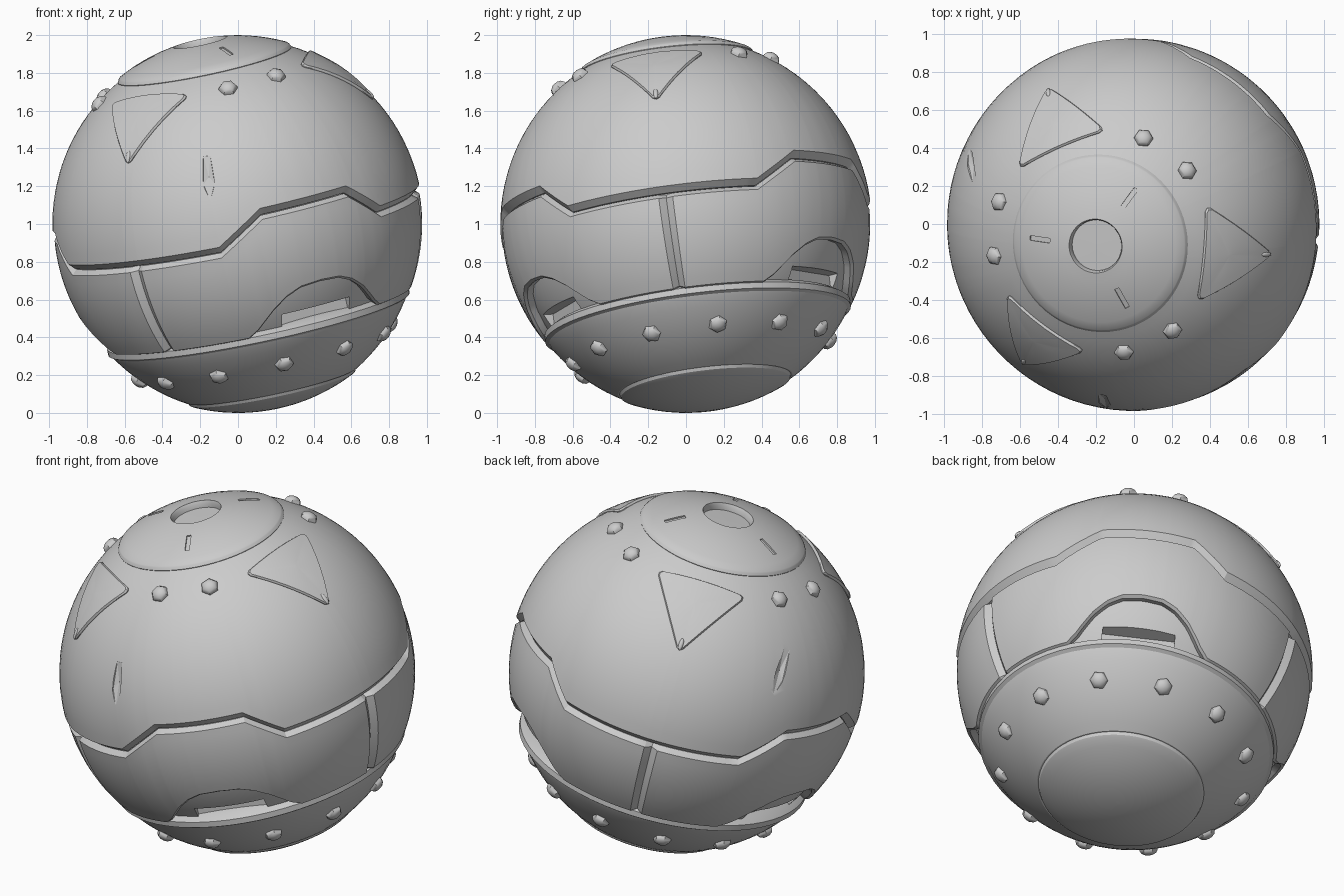
import bpy, bmesh, math
from mathutils import Vector, Matrix

if "Cube" in bpy.data.objects:
    bpy.data.objects.remove(bpy.data.objects["Cube"])

AXIS = Vector((-0.204, -0.117, 0.972)).normalized()
TILT = Matrix.Translation((0, 0, 1)) @ Vector((0, 0, 1)).rotation_difference(AXIS).to_matrix().to_4x4()
THIRDS = (0, 120, 240)

grey = bpy.data.materials.new("plain grey")
grey.diffuse_color = (0.6, 0.6, 0.6, 1)
grey.use_nodes = True
grey.node_tree.nodes["Principled BSDF"].inputs["Base Color"].default_value = grey.diffuse_color


def sph(az, lat, r):
    a, l = math.radians(az), math.radians(lat)
    return Vector((r * math.cos(l) * math.cos(a), r * math.cos(l) * math.sin(a), r * math.sin(l)))


def add_object(name, bm, matrix=TILT, angle=30):
    bmesh.ops.recalc_face_normals(bm, faces=bm.faces)
    me = bpy.data.meshes.new(name)
    bm.to_mesh(me)
    bm.free()
    me.materials.append(grey)
    ob = bpy.data.objects.new(name, me)
    bpy.context.collection.objects.link(ob)
    ob.matrix_world = matrix
    smooth(ob, angle)
    return ob


def smooth(ob, angle=30):
    bpy.ops.object.select_all(action='DESELECT')
    ob.select_set(True)
    bpy.context.view_layer.objects.active = ob
    bpy.ops.object.shade_smooth_by_angle(angle=math.radians(angle))


def rings_mesh(rings, loop=False):
    """Skin closed rings of points; loop joins the last ring to the first."""
    bm = bmesh.new()
    vs = [[bm.verts.new(p) for p in ring] for ring in rings]
    n = len(vs[0])
    for i in range(len(vs) if loop else len(vs) - 1):
        a, b = vs[i], vs[(i + 1) % len(vs)]
        for j in range(n):
            k = (j + 1) % n
            bm.faces.new((a[j], a[k], b[k], b[j]))
    if not loop:
        bm.faces.new(vs[0])
        bm.faces.new(vs[-1])
    return bm


def lathe(profile, n=64):
    return rings_mesh([[(rho * math.cos(math.tau * j / n), rho * math.sin(math.tau * j / n), h)
                        for j in range(n)] for rho, h in profile])


def arc(r0, r1, lat0, lat1, n):
    out = []
    for i in range(n + 1):
        t = i / n
        p = sph(0, lat0 + (lat1 - lat0) * t, r0 + (r1 - r0) * t)
        out.append((p.x, p.z))
    return out


def lerp_table(table, x):
    for (x0, y0), (x1, y1) in zip(table, table[1:]):
        if x <= x1:
            return y0 + (y1 - y0) * (x - x0) / (x1 - x0)
    return table[-1][1]


# Stepped seam and arch outlines, repeating every 120 degrees
STEP = [(0, -1.2), (62.5, -1.2), (77.5, 8), (108, 8), (120, -1.2)]
ARCH = [(0, -17.5), (7, -18), (12, -20), (17, -23.5), (24, -30), (28, -32.5), (60, -32.5)]


def step_lat(az):
    return lerp_table(STEP, (az - 81) % 120)


def arch_lat(az):
    return lerp_table(ARCH, abs((az - 54 + 60) % 120 - 60))


def joint_radius(az):
    d = abs((az - 114 + 60) % 120 - 60)
    return 0.975 - 0.028 * max(0, 1 - d / 2.2)


AZ = {i * 4.0 for i in range(90)}
for t in THIRDS:
    AZ |= {(81 + x + t) % 360 for x, _ in STEP}
    AZ |= {(54 + s * x + t) % 360 for x, _ in ARCH for s in (-1, 1)}
    AZ |= {(114 + x + t) % 360 for x in (-2.2, 0, 2.2)}
AZ = sorted(AZ)


def shell(name, lo, hi, radius, rows, bevel_lo, bevel_hi, inner=0.91):
    """Curved plate between two outlines, with sloped edges."""
    rings = [[sph(a, lo(a), inner) for a in AZ],
             [sph(a, lo(a), radius(a) - bevel_lo[1]) for a in AZ]]
    for i in range(rows + 1):
        ring = []
        for a in AZ:
            l0, l1 = lo(a) + bevel_lo[0], hi(a) - bevel_hi[0]
            ring.append(sph(a, l0 + (l1 - l0) * i / rows, radius(a)))
        rings.append(ring)
    rings += [[sph(a, hi(a), radius(a) - bevel_hi[1]) for a in AZ],
              [sph(a, hi(a), inner) for a in AZ]]
    return add_object(name, rings_mesh(rings, loop=True))


def cut(ob, cutter):
    mod = ob.modifiers.new("cut", 'BOOLEAN')
    mod.operation, mod.solver, mod.object = 'DIFFERENCE', 'EXACT', cutter
    bpy.context.view_layer.objects.active = ob
    bpy.ops.object.modifier_apply(modifier=mod.name)
    bpy.data.objects.remove(cutter)


# Inner core with three rectangular slots
core = add_object("core", lathe([(0.01, -0.924)] + arc(0.925, 0.925, -85, 85, 34) + [(0.01, 0.924)]))
for t in THIRDS:
    bm = bmesh.new()
    bmesh.ops.create_cube(bm, size=1)
    m = (TILT @ Matrix.Rotation(math.radians(54 + t), 4, 'Z') @ Matrix.Translation((0.89, 0, -0.465))
         @ Matrix.Diagonal((0.3, 0.4, 0.08, 1)))
    cut(core, add_object("slot_cutter", bm, m))
smooth(core)

# Middle band with arches and joints, upper shell above the stepped seam
shell("middle_band", arch_lat, lambda a: step_lat(a) - 0.1, joint_radius, 10, (0.9, 0.015), (1.4, 0.03))
upper = shell("upper_shell", lambda a: step_lat(a) + 0.1, lambda a: 62.2,
              lambda a: 0.983, 18, (1.9, 0.035), (0.5, 0.01))

# Shallow dents in the upper shell
for p, q in (((-0.14, -0.94, 0.1), (-0.17, -0.9, 0.4)), ((-0.87, 0.42, 0.22), (-0.83, 0.2, 0.49))):
    p, q = Vector(p), Vector(q)
    mid = (p + q) / 2
    out = mid.normalized()
    along = (q - p - out * (q - p).dot(out)).normalized()
    side = along.cross(out)
    rot = Matrix((along, side, out)).transposed().to_4x4()
    bm = bmesh.new()
    bmesh.ops.create_icosphere(bm, subdivisions=1, radius=1)
    m = (Matrix.Translation(Vector((0, 0, 1)) + out * 0.985) @ rot
         @ Matrix.Diagonal(((q - p).length / 2, 0.035, 0.022, 1)))
    cut(upper, add_object("dent_cutter", bm, m))
smooth(upper)

# Raised top cap with a round recess
cap = add_object("top_cap", lathe([(0.3, 0.84), (0.455, 0.84), (0.47, 0.868), (0.462, 0.882)]
                                  + arc(0.999, 1.0, 62.8, 81.8, 7)
                                  + [(0.136, 0.975), (0.134, 0.95), (0.01, 0.952)]))
for t in THIRDS:
    bm = bmesh.new()
    bmesh.ops.create_cube(bm, size=1)
    m = (TILT @ Matrix.Rotation(math.radians(55 + t), 4, 'Z') @ Matrix.Rotation(math.radians(18), 4, 'Y')
         @ Matrix.Translation((0, 0, 1.0)) @ Matrix.Diagonal((0.12, 0.025, 0.02, 1)))
    cut(cap, add_object("dash_cutter", bm, m))
smooth(cap)

# Lower bowl with a projecting rim and a bottom disc
add_object("lower_bowl", lathe([(0.7, -0.47), (0.775, -0.487), (0.815, -0.512), (0.815, -0.545), (0.795, -0.556)]
                               + arc(0.972, 0.99, -36, -62, 9)))
add_object("bottom_disc", lathe([(0.3, -0.8)] + arc(0.985, 0.998, -62.3, -63.2, 1)
                                + arc(1.0, 1.0, -64, -89.5, 9)))

# Rounded six-sided rivets above and below
def rivet(name, az, lat, r):
    bm = lathe([(0.05, -0.02), (0.05, 0.008), (0.04, 0.024), (0.02, 0.034), (0.004, 0.036)], 6)
    p = sph(az, lat, r)
    q = Vector((0, 0, 1)).rotation_difference(p.normalized()).to_matrix().to_4x4()
    add_object(name, bm, TILT @ Matrix.Translation(p) @ q, 50)


for t in THIRDS:
    for s in (-14, 14):
        rivet("upper_rivet", 54 + s + t, 53, 0.983)
for i in range(12):
    rivet("lower_rivet", 8 + 30 * i, -45.5, 0.977)

# Raised triangular plates with rounded corners and a small tip stud
for t in THIRDS:
    c = 114 + t
    corners = [sph(c - 26, 53.5, 1), sph(c + 26, 53.5, 1), sph(c, 30.5, 1)]
    mid = (corners[0] + corners[1] + corners[2]) / 3
    outline = []
    for i, p in enumerate(corners):
        a, b = corners[i - 1], corners[(i + 1) % 3]
        ends = [p + (x - p).normalized() * 0.035 for x in (a, b)]
        outline += [ends[0], (ends[0] + ends[1] + p) / 3, ends[1]]
        outline += [ends[1].lerp(b, k / 6) for k in range(1, 6)]
    rings = [[(mid + (p - mid) * s).normalized() * r for p in outline]
             for s, r in ((1, 0.96), (1, 0.988), (0.96, 0.997), (0.7, 0.996), (0.4, 0.995), (0.05, 0.995))]
    add_object("triangle_plate", rings_mesh(rings))
    bm = bmesh.new()
    bmesh.ops.create_uvsphere(bm, u_segments=8, v_segments=6, radius=1)
    m = (TILT @ Matrix.Rotation(math.radians(c), 4, 'Z') @ Matrix.Rotation(math.radians(-33.5), 4, 'Y')
         @ Matrix.Translation((0.993, 0, 0)) @ Matrix.Diagonal((0.012, 0.014, 0.035, 1)))
    add_object("tip_stud", bm, m, 60)
